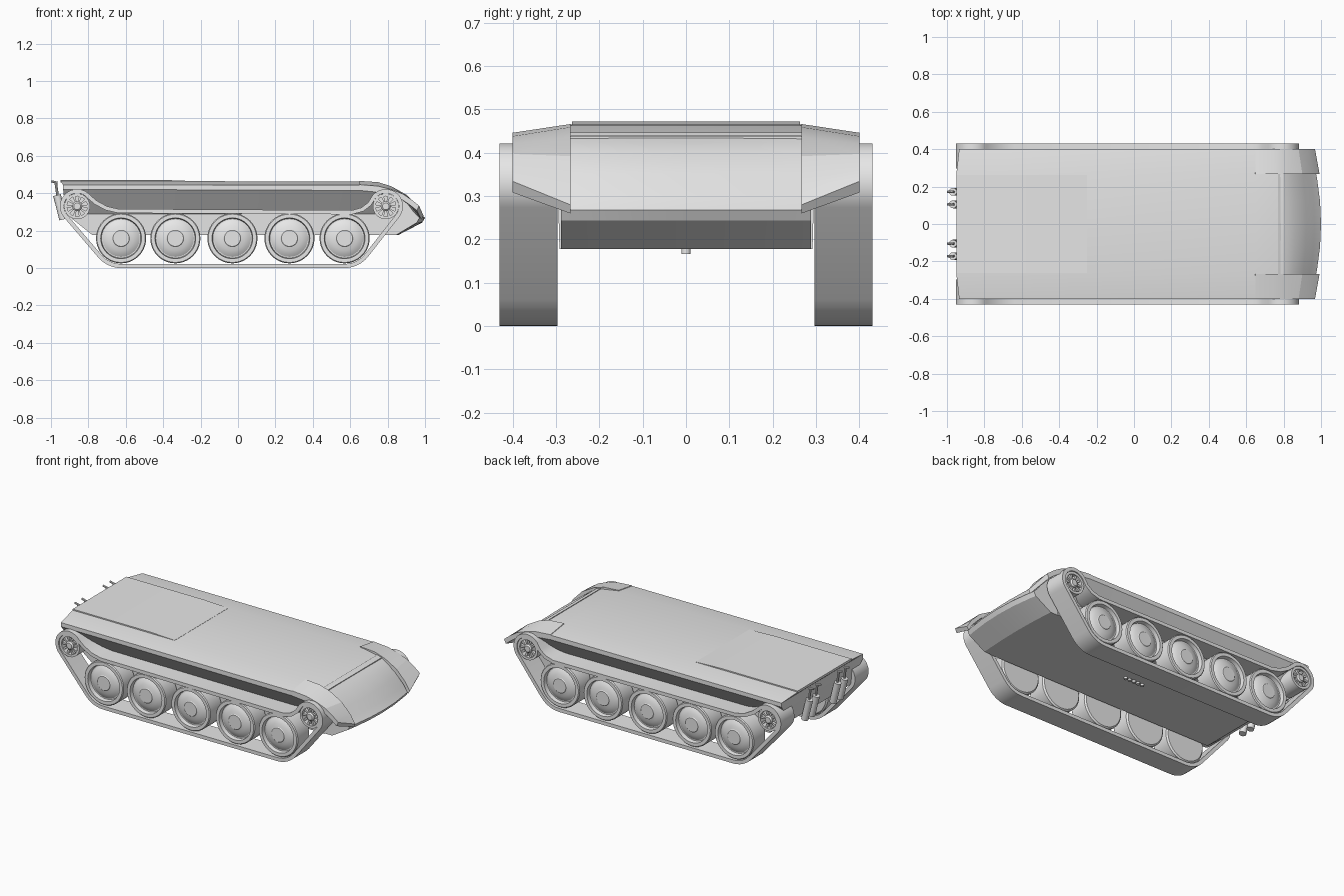
import bpy, bmesh, math
from mathutils import Vector

if "Cube" in bpy.data.objects:
    bpy.data.objects.remove(bpy.data.objects["Cube"])

grey = bpy.data.materials.new("light_grey")
grey.diffuse_color = (0.8, 0.8, 0.8, 1)
grey.use_nodes = True
grey.node_tree.nodes["Principled BSDF"].inputs["Base Color"].default_value = grey.diffuse_color


def make(name, verts, faces, angle=25):
    me = bpy.data.meshes.new(name)
    me.from_pydata([tuple(v) for v in verts], [], faces)
    bm = bmesh.new()
    bm.from_mesh(me)
    bmesh.ops.remove_doubles(bm, verts=bm.verts, dist=1e-5)
    bmesh.ops.recalc_face_normals(bm, faces=bm.faces)
    bm.to_mesh(me)
    bm.free()
    me.materials.append(grey)
    ob = bpy.data.objects.new(name, me)
    bpy.context.collection.objects.link(ob)
    bpy.ops.object.select_all(action='DESELECT')
    ob.select_set(True)
    bpy.context.view_layer.objects.active = ob
    bpy.ops.object.shade_smooth_by_angle(angle=math.radians(angle))
    return ob


def bridge(rings, closed=False):
    """Quads between successive rings of equal length."""
    n, m = len(rings[0]), len(rings)
    verts = [v for r in rings for v in r]
    faces = []
    for i in range(m if closed else m - 1):
        j = (i + 1) % m
        for k in range(n):
            l = (k + 1) % n
            faces.append((i * n + k, i * n + l, j * n + l, j * n + k))
    return verts, faces


def lathe(name, profile, cx, cz, side, seg=40):
    """Spin (radius, y) points about a sideways axis."""
    rings = [[(cx + r * math.cos(2 * math.pi * k / seg), side * y,
               cz + r * math.sin(2 * math.pi * k / seg)) for k in range(seg)]
             for r, y in profile]
    v, f = bridge(rings)
    return make(name, v, f)


def rod(name, a, b, r, seg=14):
    a, b = Vector(a), Vector(b)
    d = (b - a).normalized()
    u = d.orthogonal().normalized()
    w = d.cross(u)
    rings = [[p + r * (u * math.cos(2 * math.pi * k / seg) + w * math.sin(2 * math.pi * k / seg))
              for k in range(seg)] for p in (a, b)]
    v, f = bridge(rings)
    f += [tuple(range(seg)), tuple(range(seg, 2 * seg))]
    return make(name, v, f, 40)


# Main hull, lofted from rear to the start of the nose
ys = [0.265, 0.40, 0.40, 0.295, 0.292]
stations = [
    ([-0.95, -0.935, -0.935, -0.92, -0.78], [0.465, 0.445, 0.42, 0.29, 0.178]),
    ([-0.70] * 5, [0.465, 0.445, 0.42, 0.29, 0.178]),
    ([0.65] * 5, [0.463, 0.443, 0.415, 0.29, 0.178]),
    ([0.80] * 5, [0.438, 0.423, 0.40, 0.29, 0.178]),
]
rings = []
for xs, zs in stations:
    half = list(zip(xs, ys, zs))
    rings.append(half + [(x, -y, z) for x, y, z in reversed(half)])
v, f = bridge(rings)
for base in (0, 10 * (len(rings) - 1)):
    f += [(base + i, base + i + 1, base + 8 - i, base + 9 - i) for i in range(4)]
make("hull", v, f, 12)

# Bowed nose block
nose = [(0.77, 0.447), (0.82, 0.425), (0.86, 0.402), (0.92, 0.352), (0.965, 0.30),
        (1.0, 0.268), (0.985, 0.243), (0.86, 0.178), (0.77, 0.178)]
rings = []
for y in (-0.288, -0.24, -0.12, 0, 0.12, 0.24, 0.288):
    rings.append([(x - 0.03 * (y / 0.288) ** 2 * (x - 0.77) / 0.23, y, z) for x, z in nose])
v, f = bridge(rings)
n = len(nose)
f += [tuple(range(n)), tuple(range(len(v) - n, len(v)))]
make("nose", v, f, 12)

# Thin engine deck that fades into the roof
v = [(x, y, z) for x, z in ((-0.95, 0.472), (-0.42, 0.472), (-0.25, 0.4655)) for y in (-0.263, 0.263)]
v += [(x, y, 0.458) for x in (-0.95, -0.25) for y in (-0.263, 0.263)]
make("engine_deck", v, [(0, 1, 3, 2), (2, 3, 5, 4), (6, 7, 1, 0), (4, 5, 9, 8),
                        (6, 0, 2, 4, 8), (7, 1, 3, 5, 9), (6, 7, 9, 8)])

# Drooping front fenders
inner = [(0.65, 0.466), (0.75, 0.459), (0.82, 0.437), (0.90, 0.392), (0.96, 0.33), (0.992, 0.28)]
outer = [(0.65, 0.446), (0.75, 0.438), (0.82, 0.42), (0.88, 0.397), (0.93, 0.364), (0.968, 0.334)]
for s in (-1, 1):
    rings = [[(a, s * 0.267, b), (c, s * 0.40, d), (c - 0.012, s * 0.40, d - 0.026),
              (a - 0.012, s * 0.267, b - 0.02)] for (a, b), (c, d) in zip(inner, outer)]
    v, f = bridge(rings)
    f += [(0, 1, 2, 3), (20, 21, 22, 23)]
    make("front_fender", v, f, 15)


# Track outline: arcs round the end wheels, slack run on top
def arc(cx, cz, r, a0, a1, steps):
    return [Vector((cx + r * math.cos(math.radians(a0 + (a1 - a0) * i / steps)),
                    cz + r * math.sin(math.radians(a0 + (a1 - a0) * i / steps))))
            for i in range(steps + 1)]


path = arc(-0.86, 0.33, 0.092, 40, 220, 16) + arc(-0.625, 0.16, 0.16, 220, 270, 6)
path += arc(0.57, 0.16, 0.16, 270, 322, 6) + arc(0.79, 0.33, 0.092, 322, 500, 16)
path += [Vector(p) for p in ((0.695, 0.35), (0.66, 0.323), (0.61, 0.309), (-0.64, 0.316),
                             (-0.70, 0.33), (-0.755, 0.36))]
inside = []
for i, p in enumerate(path):
    t = (path[(i + 1) % len(path)] - path[i - 1]).normalized()
    inside.append(p + 0.022 * Vector((-t.y, t.x)))

wheel_xs = (-0.625, -0.335, -0.03, 0.275, 0.57)
wheel = [(0, 0.30), (0.125, 0.30), (0.134, 0.308), (0.134, 0.418), (0.129, 0.424), (0.109, 0.424),
         (0.105, 0.40), (0.099, 0.40), (0.085, 0.409), (0.066, 0.416), (0.047, 0.420),
         (0.043, 0.424), (0, 0.424)]
for s in (-1, 1):
    rings = [[(p.x, s * 0.297, p.y), (p.x, s * 0.43, p.y), (q.x, s * 0.43, q.y), (q.x, s * 0.297, q.y)]
             for p, q in zip(path, inside)]
    v, f = bridge(rings, closed=True)
    make("track", v, f, 30)

    # Road wheels with dished faces
    for x in wheel_xs:
        lathe("road_wheel", wheel, x, 0.159, s)

    # Spoked sprocket and idler
    for x in (-0.86, 0.79):
        z = 0.33
        lathe("end_wheel_rim", [(0, 0.30), (0.069, 0.30), (0.069, 0.424), (0.054, 0.424),
                                (0.054, 0.385), (0, 0.385)], x, z, s)
        lathe("end_wheel_hub", [(0.026, 0.38), (0.026, 0.42), (0.018, 0.427), (0, 0.427)], x, z, s, 20)
        for k in range(10):
            a = math.radians(36 * k)
            d, w = Vector((math.cos(a), 0, math.sin(a))), Vector((-math.sin(a), 0, math.cos(a)))
            rings = [[Vector((x, 0, z)) + d * r + w * e + Vector((0, s * y, 0))
                      for e, y in ((-h, 0.384), (-h, 0.416), (h, 0.416), (h, 0.384))]
                     for r, h in ((0.022, 0.004), (0.056, 0.007))]
            v, f = bridge(rings)
            make("end_wheel_spoke", v, f)

    # Rear canisters in pairs, each with a thin hooked stem
    for y in (0.105, 0.172):
        rod("rear_canister", (-0.968, s * y, 0.39), (-0.935, s * y, 0.26), 0.021)
        rod("canister_stem", (-0.962, s * y, 0.37), (-0.975, s * y, 0.46), 0.007, 8)
        rod("stem_hook", (-0.965, s * y, 0.456), (-0.998, s * y, 0.464), 0.006, 8)

# Small row of studs under the belly
for i in range(5):
    x = -0.06 + 0.03 * i
    rod("belly_stud", (x, 0, 0.185), (x, 0, 0.166), 0.011, 10)
